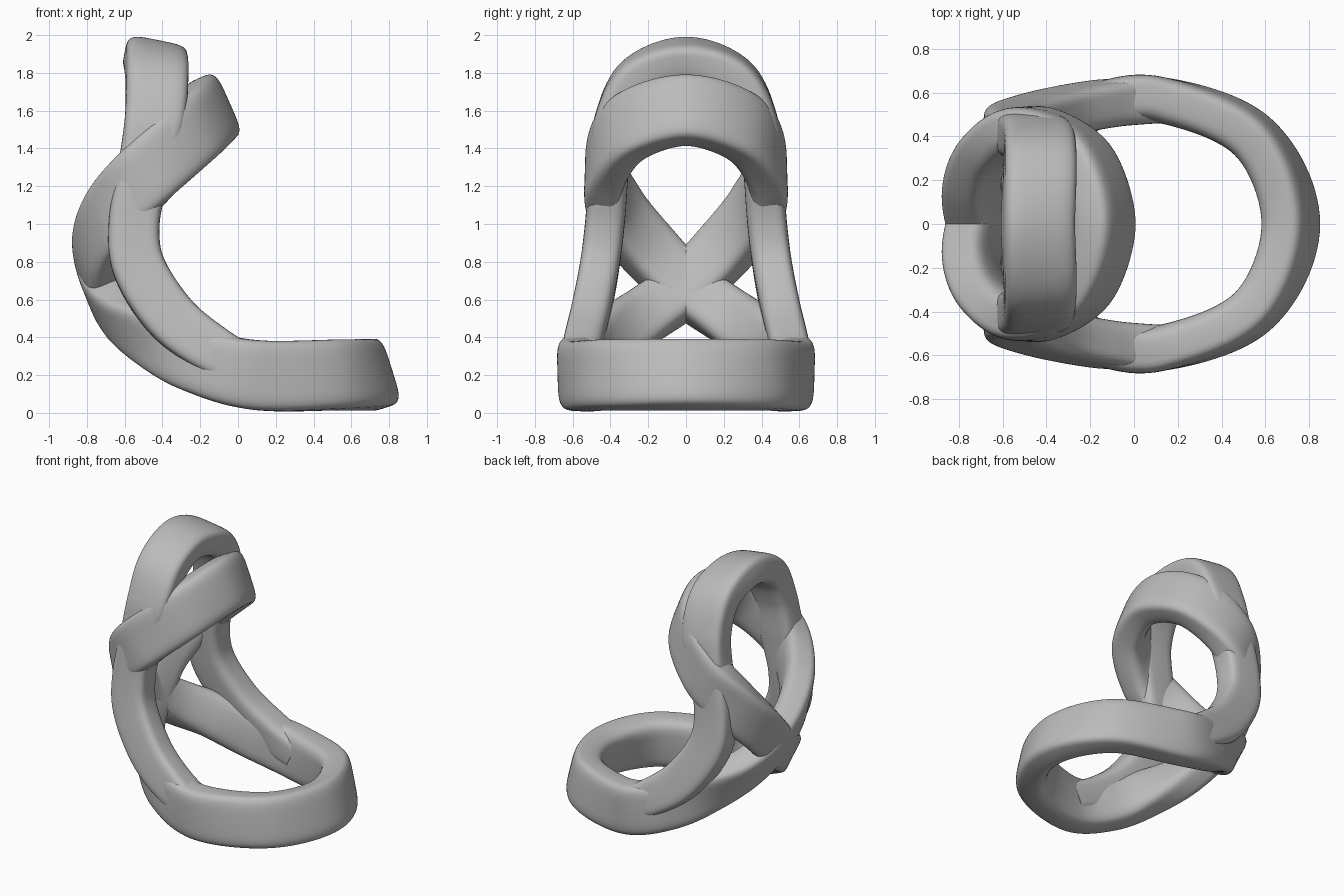
import bpy
import math
from mathutils import Vector

old = bpy.data.objects.get("Cube")
if old:
    bpy.data.objects.remove(old, do_unlink=True)

grey = bpy.data.materials.new("plain grey")
grey.use_nodes = True
colour = (0.5, 0.5, 0.5, 1)
grey.diffuse_color = colour
grey.node_tree.nodes["Principled BSDF"].inputs["Base Color"].default_value = colour

STEPS, SIDES = 14, 40


def catmull(a, b, c, d, t):
    return 0.5 * (2 * b + (c - a) * t + (2 * a - 5 * b + 4 * c - d) * t * t
                  + (3 * b - a - 3 * c + d) * t ** 3)


def flip(v):
    return Vector((v.x, -v.y, v.z))


def section(i):
    # Flat outer face with rounded edges, softer inner face
    ang = math.tau * i / SIDES
    c, s = math.cos(ang), math.sin(ang)
    e = 0.42 if c > 0 else 0.62
    return (math.copysign(abs(c) ** e, c), math.copysign(abs(s) ** 0.45, s))


def band(name, keys, mirror_end):
    """Sweep a band through (position, outward direction, half width), then mirror it."""
    pos = [Vector(k[0]) for k in keys]
    out = [Vector(k[1]).normalized() for k in keys]
    wid = [k[2] for k in keys]
    # Phantom end points keep the joins on the mirror plane smooth
    last = flip(pos[-2]) if mirror_end else 2 * pos[-1] - pos[-2]
    pos = [flip(pos[1])] + pos + [last]
    out = [flip(out[1])] + out + [flip(out[-2]) if mirror_end else out[-1]]
    wid = [wid[1]] + wid + [wid[-2] if mirror_end else wid[-1]]

    count = (len(keys) - 1) * STEPS + 1
    at = lambda vals, u: catmull(*vals[int(u):int(u) + 4], u - int(u))
    verts, faces = [], []
    for j in range(count):
        u = min(j / STEPS, len(keys) - 1 - 1e-6)
        p, n, w = at(pos, u), at(out, u), at(wid, u)
        tan = at(pos, min(u + 0.01, len(keys) - 1 - 1e-6)) - at(pos, max(u - 0.01, 0))
        if j == 0 or (mirror_end and j == count - 1):
            tan = Vector((0, tan.y, 0))
            p.y = 0
        tan.normalize()
        n = (n - tan * n.dot(tan)).normalized()
        side = tan.cross(n)
        for i in range(SIDES):
            a, b = section(i)
            verts.append(p + n * a * 0.105 + side * b * w)
    for j in range(count - 1):
        for i in range(SIDES):
            k = (i + 1) % SIDES
            faces.append((j * SIDES + i, j * SIDES + k,
                          (j + 1) * SIDES + k, (j + 1) * SIDES + i))
    if not mirror_end:
        faces.append(tuple(range((count - 1) * SIDES, count * SIDES)))

    mesh = bpy.data.meshes.new(name)
    mesh.from_pydata(verts, [], faces)
    mesh.materials.append(grey)
    obj = bpy.data.objects.new(name, mesh)
    bpy.context.collection.objects.link(obj)
    mod = obj.modifiers.new("mirror", 'MIRROR')
    mod.use_axis = (False, True, False)
    mod.merge_threshold = 0.002
    bpy.ops.object.select_all(action='DESELECT')
    obj.select_set(True)
    bpy.context.view_layer.objects.active = obj
    bpy.ops.object.shade_smooth_by_angle(angle=math.radians(50))
    return obj


# Folded figure-eight: base ring, crossing at the back, upper ring
band("folded_loop", [
    ((0.715, 0, 0.2), (0.95, 0, 0.3), 0.185),
    ((0.54, -0.4, 0.2), (0.7, -0.7, 0.15), 0.185),
    ((0.1, -0.57, 0.2), (0, -1, 0), 0.185),
    ((-0.22, -0.52, 0.28), (-0.2, -1, -0.1), 0.17),
    ((-0.46, -0.38, 0.41), (-0.6, -0.8, -0.35), 0.16),
    ((-0.63, -0.2, 0.53), (-0.8, -0.4, -0.5), 0.15),
    ((-0.715, 0, 0.67), (-0.9, 0, -0.4), 0.15),
    ((-0.735, 0.2, 0.87), (-0.9, 0.4, -0.25), 0.16),
    ((-0.65, 0.36, 1.07), (-0.6, 0.8, -0.1), 0.17),
    ((-0.47, 0.43, 1.28), (0, 1, 0), 0.18),
    ((-0.24, 0.31, 1.5), (0.6, 0.75, 0.2), 0.185),
    ((-0.14, 0, 1.6), (0.9, 0, 0.4), 0.185),
], True)

# Tall arch whose legs sweep down into the base ring
band("tall_arch", [
    ((-0.44, 0, 1.87), (0.2, 0, 1), 0.165),
    ((-0.43, 0.26, 1.78), (0.1, 0.65, 0.75), 0.165),
    ((-0.44, 0.38, 1.55), (0, 1, 0.2), 0.16),
    ((-0.5, 0.41, 1.27), (0, 1, 0), 0.14),
    ((-0.55, 0.43, 1.0), (0, 1, 0), 0.135),
    ((-0.52, 0.46, 0.76), (0, 1, 0.1), 0.14),
    ((-0.35, 0.51, 0.5), (0, 1, 0.1), 0.14),
    ((-0.13, 0.55, 0.33), (0, 1, 0.1), 0.13),
    ((0.1, 0.565, 0.22), (0, 1, 0), 0.11),
], False)
